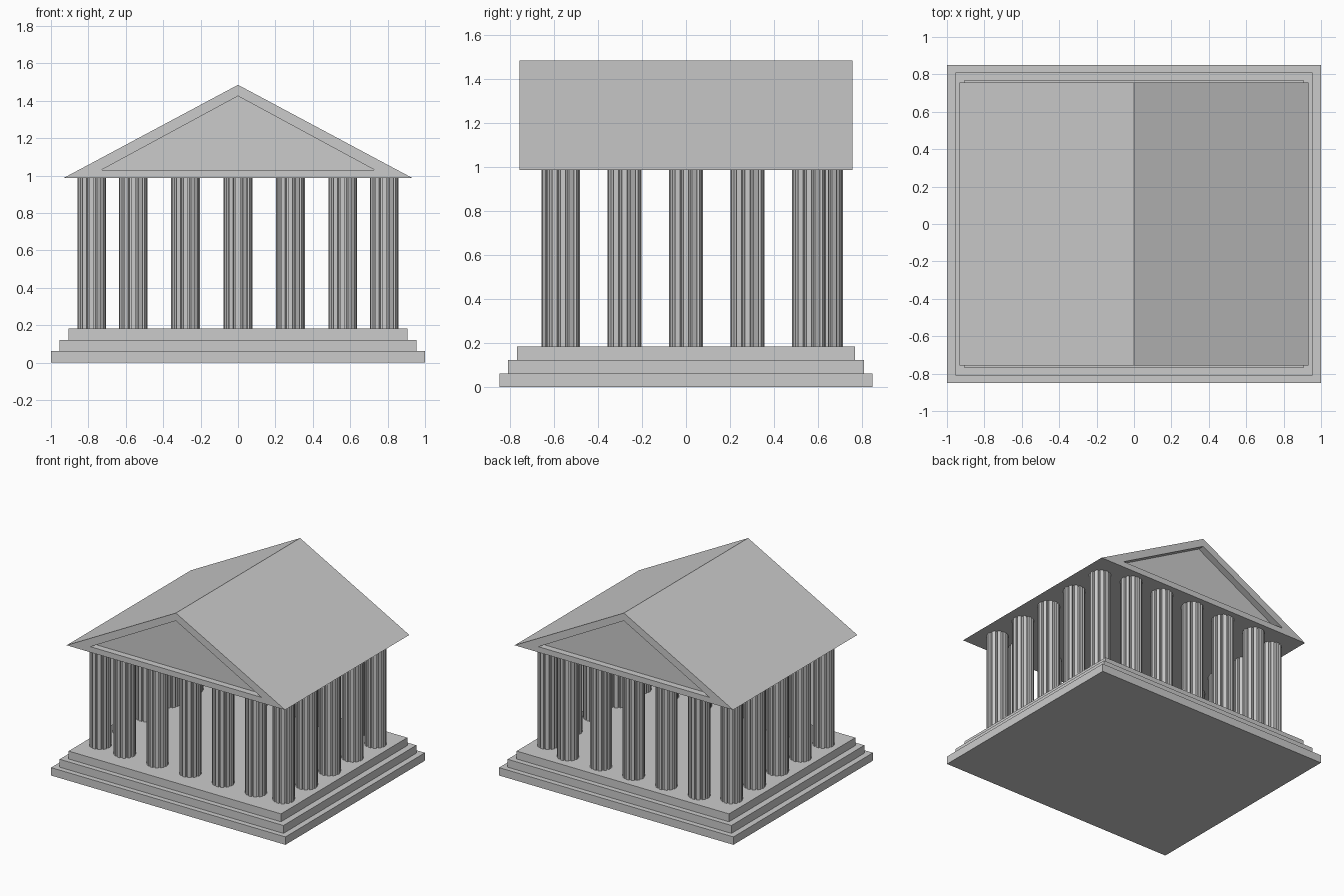
import bpy
import bmesh
import math

old = bpy.data.objects.get("Cube")
if old:
    bpy.data.objects.remove(old, do_unlink=True)

stone = bpy.data.materials.new("grey stone")
stone.use_nodes = True
GREY = (0.6, 0.6, 0.6, 1)
stone.diffuse_color = GREY
stone.node_tree.nodes["Principled BSDF"].inputs["Base Color"].default_value = GREY


def finish(name, bm):
    bmesh.ops.recalc_face_normals(bm, faces=bm.faces)
    mesh = bpy.data.meshes.new(name)
    bm.to_mesh(mesh)
    bm.free()
    mesh.materials.append(stone)
    obj = bpy.data.objects.new(name, mesh)
    bpy.context.collection.objects.link(obj)
    return obj


def extrude(bm, points, vector):
    """Close a flat outline and extrude it into a solid."""
    face = bm.faces.new([bm.verts.new(p) for p in points])
    result = bmesh.ops.extrude_face_region(bm, geom=[face], use_keep_orig=True)
    moved = [v for v in result["geom"] if isinstance(v, bmesh.types.BMVert)]
    bmesh.ops.translate(bm, verts=moved, vec=vector)


# Stepped base
STEP = 0.061
for name, i, hx, hy in (("lower_step", 0, 1.0, 0.85),
                        ("middle_step", 1, 0.955, 0.81),
                        ("upper_step", 2, 0.906, 0.77)):
    bm = bmesh.new()
    z = i * STEP
    extrude(bm, [(-hx, -hy, z), (hx, -hy, z), (hx, hy, z), (-hx, hy, z)],
            (0, 0, STEP))
    finish(name, bm)

# Fluted column, shared by every position
COLUMN_BASE, EAVES = 3 * STEP, 0.987
FLUTES, RIDGE, GROOVE = 12, 0.078, 0.066
outline = []
for k in range(FLUTES):
    for offset, radius in ((-0.3, RIDGE), (0.3, RIDGE), (0.38, GROOVE), (0.62, GROOVE)):
        a = math.tau * (k + offset) / FLUTES
        outline.append((radius * math.cos(a), radius * math.sin(a), 0))
bm = bmesh.new()
extrude(bm, outline, (0, 0, EAVES - COLUMN_BASE))
first = finish("column", bm)

GAP = 0.28
spots = []
for k in range(-2, 3):
    spots += [("front_column", k * GAP, -0.58), ("back_column", k * GAP, 0.637),
              ("left_column", 0.782, k * GAP), ("right_column", -0.782, k * GAP)]
for name, x, y in spots:
    column = bpy.data.objects.new(name, first.data)
    column.location = (x, y, COLUMN_BASE)
    bpy.context.collection.objects.link(column)
bpy.data.objects.remove(first)

# Gabled roof with a recessed triangle at each end
HALF, DEPTH, PEAK, RECESS = 0.932, 0.757, 1.485, 0.05
bm = bmesh.new()
extrude(bm, [(-HALF, -DEPTH, EAVES), (HALF, -DEPTH, EAVES), (0, -DEPTH, PEAK)],
        (0, 2 * DEPTH, 0))
bmesh.ops.recalc_face_normals(bm, faces=bm.faces)
gables = [f for f in bm.faces if len(f.verts) == 3]
for gable in gables:
    side = math.copysign(1, gable.calc_center_median().y)
    bmesh.ops.inset_region(bm, faces=[gable], thickness=0.02)
    # Set the inner outline, then sink it
    for v in gable.verts:
        if abs(v.co.x) < 0.1:
            v.co = (0, side * DEPTH, 1.425)
        else:
            v.co = (math.copysign(0.73, v.co.x), side * DEPTH, 1.03)
    sunk = bmesh.ops.extrude_face_region(bm, geom=[gable])
    bmesh.ops.translate(bm, vec=(0, -side * RECESS, 0),
                        verts=[v for v in sunk["geom"] if isinstance(v, bmesh.types.BMVert)])
    if gable.is_valid:
        bmesh.ops.delete(bm, geom=[gable], context="FACES_ONLY")
finish("roof", bm)
